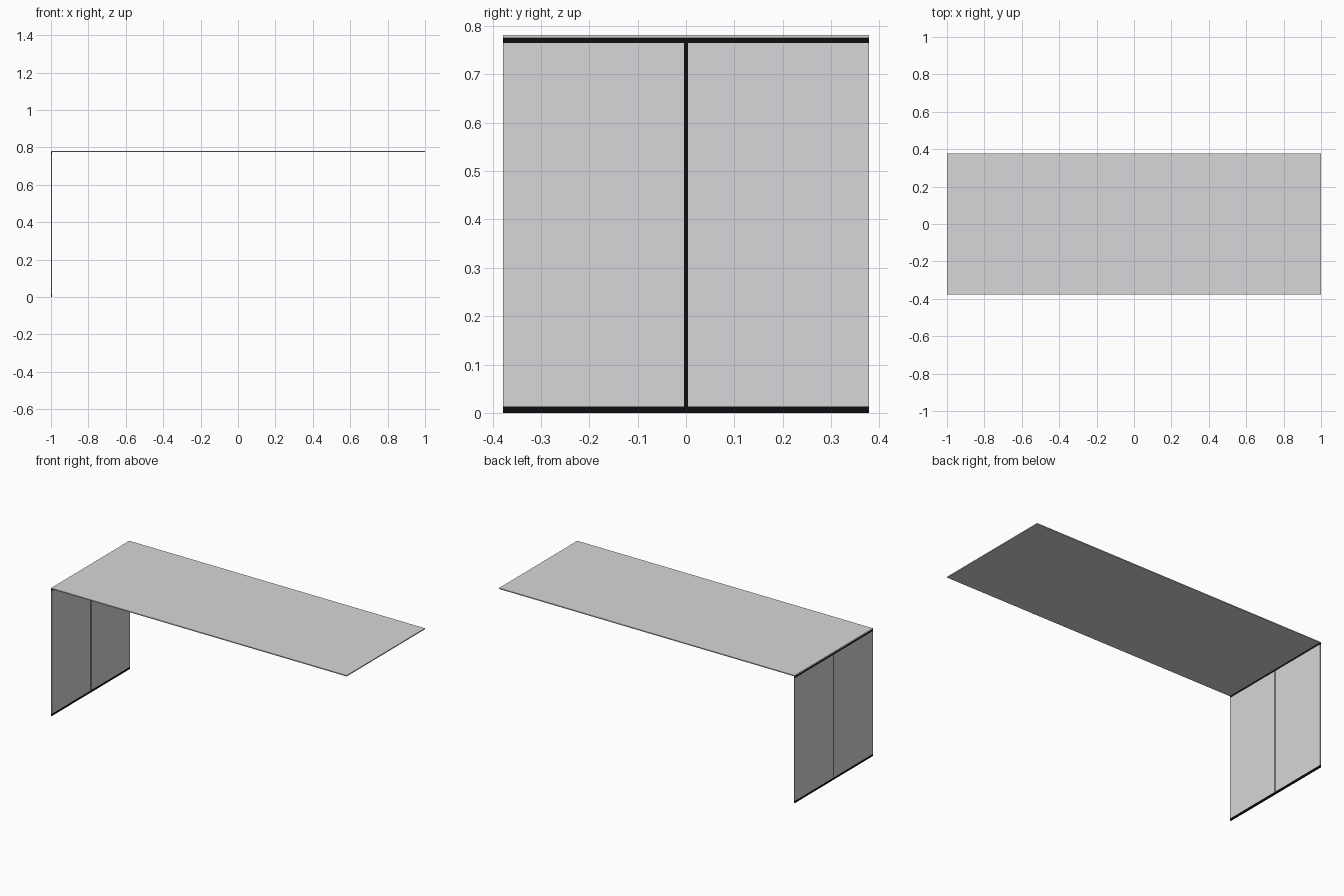
import bpy
import bmesh

if "Cube" in bpy.data.objects:
    bpy.data.objects.remove(bpy.data.objects["Cube"])

HALF_X, HALF_Y, HEIGHT = 1.0, 0.378, 0.781
T = 0.006                      # sheet thickness
FOOT, JOINT, SEAM = 0.013, 0.010, 0.008


def material(name, colour):
    m = bpy.data.materials.new(name)
    m.diffuse_color = (*colour, 1.0)
    m.use_nodes = True
    m.node_tree.nodes["Principled BSDF"].inputs["Base Color"].default_value = m.diffuse_color
    return m


grey = material("light grey", (0.68, 0.68, 0.70))
black = material("black", (0.004, 0.004, 0.004))


def box(name, lo, hi, mat):
    """Axis-aligned box between two corners."""
    bm = bmesh.new()
    bmesh.ops.create_cube(bm, size=1.0)
    for v in bm.verts:
        v.co = [a if c < 0 else b for c, a, b in zip(v.co, lo, hi)]
    mesh = bpy.data.meshes.new(name)
    bm.to_mesh(mesh)
    bm.free()
    mesh.materials.append(mat)
    ob = bpy.data.objects.new(name, mesh)
    bpy.context.collection.objects.link(ob)
    return ob


x0, x1 = -HALF_X, -HALF_X + T
top_under = HEIGHT - T
panel_top = top_under - JOINT

# Table top
box("table_top", (-HALF_X, -HALF_Y, top_under), (HALF_X, HALF_Y, HEIGHT), grey)

# Two side panels, either side of the seam
for name, ya, yb in (("front_side_panel", -HALF_Y, -SEAM / 2),
                     ("back_side_panel", SEAM / 2, HALF_Y)):
    box(name, (x0, ya, FOOT), (x1, yb, panel_top), grey)

# Black strips: foot, joint under the top, and vertical seam
box("foot_strip", (x0, -HALF_Y, 0), (x1, HALF_Y, FOOT), black)
box("joint_strip", (x0, -HALF_Y, panel_top), (x1, HALF_Y, top_under), black)
box("seam_strip", (x0, -SEAM / 2, FOOT), (x1, SEAM / 2, panel_top), black)
